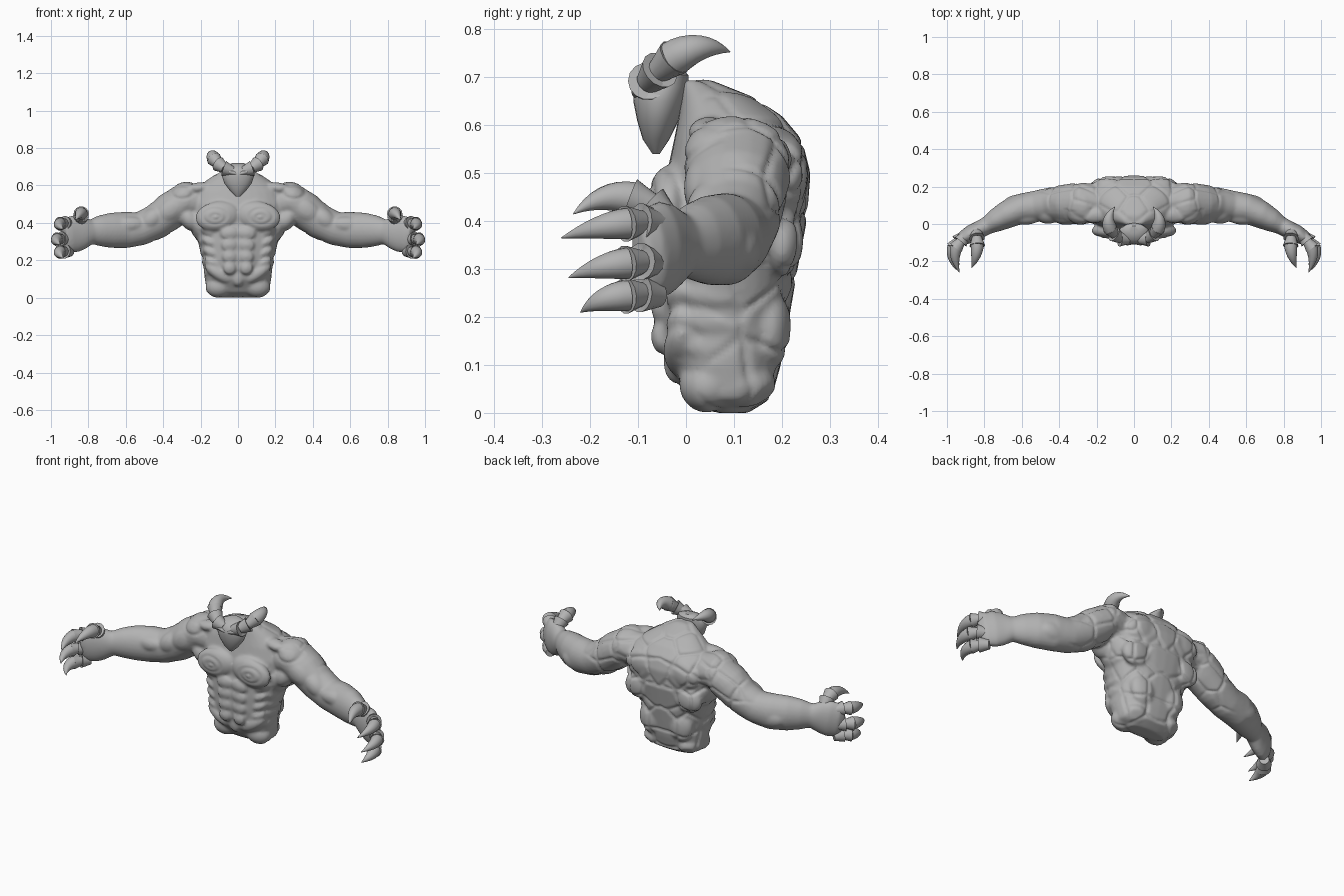
import bpy, bmesh, math, random
from mathutils import Vector, Matrix
from mathutils.kdtree import KDTree

if "Cube" in bpy.data.objects:
    bpy.data.objects.remove(bpy.data.objects["Cube"])

stone = bpy.data.materials.new("stone grey")
stone.use_nodes = True
GREY = (0.45, 0.45, 0.45, 1)
stone.diffuse_color = GREY
stone.node_tree.nodes["Principled BSDF"].inputs["Base Color"].default_value = GREY


def loft(bm, rings):
    """Skin a list of point rings and cap both ends."""
    rows = [[bm.verts.new(p) for p in ring] for ring in rings]
    n = len(rows[0])
    for a, b in zip(rows, rows[1:]):
        for i in range(n):
            bm.faces.new((a[i], a[(i + 1) % n], b[(i + 1) % n], b[i]))
    bm.faces.new(rows[0][::-1])
    bm.faces.new(rows[-1])


def oval(c, u, v, n=24, power=1.0):
    pts = []
    for i in range(n):
        a = math.tau * i / n
        s, t = math.cos(a), math.sin(a)
        pts.append(c + u * math.copysign(abs(s) ** power, s) + v * math.copysign(abs(t) ** power, t))
    return pts


def tube(bm, stations, n=24):
    """Loft ovals along a path of (x, y, z, side radius, upright radius)."""
    pts = [Vector(s[:3]) for s in stations]
    rings = []
    for i, s in enumerate(stations):
        t = (pts[min(i + 1, len(pts) - 1)] - pts[max(i - 1, 0)]).normalized()
        side = t.cross(Vector((0, 0, 1))).normalized()
        rings.append(oval(pts[i], side * s[3], side.cross(t) * s[4], n))
    loft(bm, rings)


def blob(bm, c, r, tilt=0.0):
    """Muscle ellipsoid on both sides; tilt turns it in the front plane."""
    for m in ((1, -1) if c[0] else (1,)):
        mat = (Matrix.Translation((c[0] * m, c[1], c[2])) @ Matrix.Rotation(tilt * m, 4, 'Y')
               @ Matrix.Diagonal((*r, 1)))
        bmesh.ops.create_uvsphere(bm, u_segments=20, v_segments=12, radius=1, matrix=mat)


def finish(name, bm, angle=40):
    bmesh.ops.recalc_face_normals(bm, faces=bm.faces)
    me = bpy.data.meshes.new(name)
    bm.to_mesh(me)
    bm.free()
    ob = bpy.data.objects.new(name, me)
    bpy.context.collection.objects.link(ob)
    me.materials.append(stone)
    smooth(ob, angle)
    return ob


def smooth(ob, angle):
    bpy.ops.object.select_all(action='DESELECT')
    ob.select_set(True)
    bpy.context.view_layer.objects.active = ob
    bpy.ops.object.shade_smooth_by_angle(angle=math.radians(angle))


def mirror(bm):
    geo = bmesh.ops.duplicate(bm, geom=bm.verts[:] + bm.edges[:] + bm.faces[:])["geom"]
    for v in geo:
        if isinstance(v, bmesh.types.BMVert):
            v.co.x *= -1


# Arms and hands, one side then mirrored
bm = bmesh.new()
tube(bm, [(.16, .115, .50, .09, .10), (.28, .11, .52, .115, .10), (.36, .108, .465, .105, .10),
          (.44, .105, .405, .092, .094), (.52, .095, .37, .084, .09), (.60, .083, .362, .08, .097),
          (.68, .05, .36, .074, .094), (.74, .018, .357, .062, .082), (.785, -.008, .352, .048, .066),
          (.83, -.032, .347, .047, .09), (.87, -.05, .342, .046, .10), (.91, -.075, .335, .04, .094),
          (.93, -.095, .33, .024, .07)])
mirror(bm)

# Torso: height, half width, front, back
TORSO = [(0, .11, .05, .13), (.03, .165, .008, .178), (.10, .178, -.04, .198), (.20, .188, -.057, .216),
         (.30, .216, -.058, .233), (.40, .25, -.05, .252), (.50, .265, -.04, .26), (.57, .24, -.025, .242),
         (.62, .18, -.015, .20), (.66, .12, -.01, .138), (.695, .05, -.01, .05)]
loft(bm, [oval(Vector((0, (f + b) / 2, z)), Vector((w, 0, 0)), Vector((0, (b - f) / 2, 0)), 32, .85)
          for z, w, f, b in TORSO])

# Chest, shoulder, belly, flank and back muscles
for c, r, tilt in [
        ((.11, -.035, .435), (.12, .046, .08), .15),
        ((.29, .10, .54), (.095, .105, .075), .5), ((.22, .05, .585), (.10, .045, .03), .15),
        ((.36, .04, .47), (.09, .045, .06), .6), ((.37, .165, .46), (.09, .045, .065), .6),
        ((.46, .06, .42), (.08, .06, .055), .7), ((.59, .04, .39), (.10, .045, .045), .05),
        ((.60, .11, .345), (.10, .05, .06), 0), ((.26, .06, .42), (.05, .06, .07), .6),
        ((.10, .045, .06), (.075, .06, .06), .15), ((.10, .11, .06), (.07, .078, .055), 0),
        ((.105, -.008, .13), (.085, .04, .035), -.6),
        ((.13, .21, .50), (.10, .045, .08), .2), ((.15, .20, .36), (.09, .045, .075), .3),
        ((.09, .175, .18), (.075, .045, .09), .1), ((.215, .10, .40), (.05, .10, .10), .2)]:
    blob(bm, c, r, tilt)
for i in range(4):
    blob(bm, (.045, -.052, .345 - i * .062), (.05 - i * .005, .021, .036), .15)
    blob(bm, (.15 - i * .006, 0, .35 - i * .055), (.055, .042, .03), -.5)
    blob(bm, (.18 - i * .01, .07, .31 - i * .055), (.032, .08, .042), -.3)
blob(bm, (0, -.02, .11), (.035, .028, .05))

# Fuse the body into one skin
body = finish("body", bm)
body.modifiers.new("fuse", 'REMESH').voxel_size = .008
relax = body.modifiers.new("relax", 'SMOOTH')
relax.factor, relax.iterations = .5, 6
skin = bpy.data.meshes.new_from_object(body.evaluated_get(bpy.context.evaluated_depsgraph_get()))
body.modifiers.clear()
body.data = skin

# Cracks between stone slabs on the back and flanks, carved rings on chest and shoulders
random.seed(7)
seeds = []
for _ in range(3000):
    p = Vector((random.uniform(0, .5), random.uniform(-.05, .28), random.uniform(0, .68)))
    if all((p - q).length > .095 for q in seeds):
        seeds.append(p)
tree = KDTree(len(seeds))
for i, p in enumerate(seeds):
    tree.insert(p, i)
tree.balance()
SWIRLS = [(.125, .435, .06, .042), (.12, .43, .022, .015), (.30, .565, .06, .035)]
shifts = []
for v in skin.vertices:
    p = Vector((abs(v.co.x), v.co.y, v.co.z))
    near = tree.find_n(p, 2)
    gap = (near[1][2] - near[0][2]) / .026
    facing = min(1, max(0, v.normal.y + .5)) * min(1, max(0, (.55 - p.x) / .1))
    depth = .008 * facing * max(0, 1 - gap) ** 1.5
    if v.normal.y < -.2:
        for x, z, rx, rz in SWIRLS:
            off = abs(math.hypot((p.x - x) / rx, (p.z - z) / rz) - 1) * rz
            depth = max(depth, .004 * max(0, 1 - off / .012))
    shifts.append(v.normal * -depth)
for v, s in zip(skin.vertices, shifts):
    v.co += s
smooth(body, 80)

# Wedge-shaped head: height, half width, front, back
bm = bmesh.new()
HEAD = [(.54, .01, -.07, -.055), (.57, .042, -.09, -.035), (.61, .072, -.102, -.015),
        (.65, .086, -.11, .0), (.68, .085, -.108, .005), (.705, .068, -.085, .005), (.72, .03, -.055, -.01)]
loft(bm, [oval(Vector((0, (f + b) / 2, z)), Vector((w, 0, 0)), Vector((0, (b - f) / 2, 0)), 24)
          for z, w, f, b in HEAD])
# brow ridge
blob(bm, (.035, -.09, .67), (.045, .024, .014), -.3)
finish("head", bm)


def spike(bm, path, radii, n=14):
    """Nested plates: each flares at its end, the last runs to a curved point."""
    pts = [Vector(p) for p in path]
    for i in range(len(pts) - 2):
        a, b, r = pts[i], pts[i + 1], radii[i]
        if i == len(pts) - 3:
            end = pts[i + 2]
            st = []
            for k in range(9):
                t = k / 8
                p = a * (1 - t) ** 2 + b * 2 * t * (1 - t) + end * t * t
                w = r * (1 - t ** 1.7) + .001
                st.append((*p, w, w))
            tube(bm, st, n)
        else:
            tip = b + (b - a) * .15
            tube(bm, [(*a, r * .72, r * .72), (*a.lerp(b, .5), r * .9, r * .9), (*tip, r * 1.15, r * 1.15),
                      (*b, r * .7, r * .7)], n)


# Horns
bm = bmesh.new()
spike(bm, [(.028, -.082, .675), (.07, -.08, .69), (.102, -.058, .712), (.125, -.028, .738),
           (.155, .03, .778), (.102, .092, .753)], [.036, .036, .035, .037])
mirror(bm)
finish("horns", bm, 50)

# Fingers and thumb with long claws
bm = bmesh.new()
for z, reach, drop in [(.395, -.26, .03), (.312, -.245, .03), (.245, -.22, .035)]:
    out = .004 if z == .312 else -.012
    spike(bm, [(.895, -.055, z), (.935 + out, -.09, z + .003), (.96 + out, -.122, z),
               (.982 + out, -.18, z - .004), (.945 + out, reach, z - drop)], [.034, .033, .032])
spike(bm, [(.845, -.035, .40), (.84, -.07, .432), (.838, -.11, .447),
           (.84, -.175, .462), (.868, -.235, .415)], [.036, .036, .034])
mirror(bm)
finish("claws", bm, 50)
